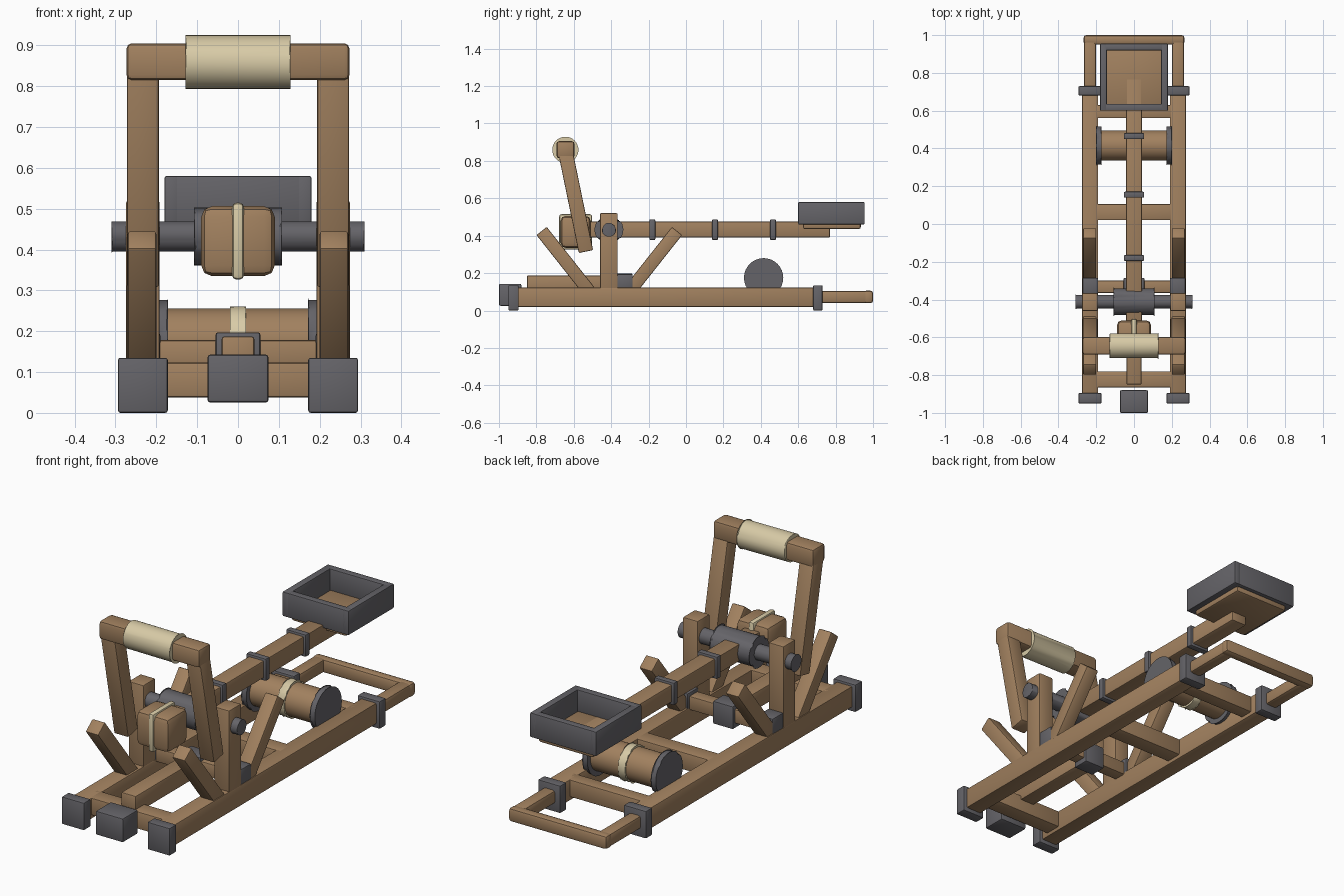
import bpy, bmesh, math
from mathutils import Matrix, Vector

if "Cube" in bpy.data.objects:
    bpy.data.objects.remove(bpy.data.objects["Cube"])


def material(name, rgb):
    m = bpy.data.materials.new(name)
    m.diffuse_color = (*rgb, 1)
    m.use_nodes = True
    m.node_tree.nodes["Principled BSDF"].inputs["Base Color"].default_value = m.diffuse_color
    return m


WOOD = material("brown wood", (0.36, 0.22, 0.115))
IRON = material("dark iron", (0.13, 0.127, 0.14))
ROPE = material("pale rope", (0.68, 0.59, 0.38))


def finish(name, bm, mat, bevel, segs=2):
    me = bpy.data.meshes.new(name)
    if bevel:
        sharp = [e for e in bm.edges if len(e.link_faces) == 2 and e.calc_face_angle(0) > 0.7]
        bmesh.ops.bevel(bm, geom=sharp, offset=bevel, segments=segs,
                        affect='EDGES', profile=0.5)
    bmesh.ops.recalc_face_normals(bm, faces=bm.faces)
    bm.to_mesh(me)
    bm.free()
    me.materials.append(mat)
    me.polygons.foreach_set("use_smooth", [True] * len(me.polygons))
    me.set_sharp_from_angle(angle=math.radians(35))
    ob = bpy.data.objects.new(name, me)
    bpy.context.collection.objects.link(ob)
    return ob


def box(name, x, y, z, mat=WOOD, bevel=0.006):
    """Box from (min, max) ranges."""
    bm = bmesh.new()
    bmesh.ops.create_cube(bm, size=1)
    for v in bm.verts:
        v.co = [r[0] + (c + 0.5) * (r[1] - r[0]) for c, r in zip(v.co, (x, y, z))]
    return finish(name, bm, mat, bevel)


def pair(name, x, y, z, mat=WOOD, bevel=0.006):
    """Box repeated on both sides of the machine."""
    box(name + "_right", x, y, z, mat, bevel)
    box(name + "_left", (-x[1], -x[0]), y, z, mat, bevel)


def roller(name, x, y, z, r, mat, bevel=0.004):
    """Cylinder lying along x."""
    bm = bmesh.new()
    bmesh.ops.create_cone(bm, cap_ends=True, segments=32, radius1=r, radius2=r, depth=x[1] - x[0])
    bm.transform(Matrix.Translation(((x[0] + x[1]) / 2, y, z)) @ Matrix.Rotation(math.pi / 2, 4, 'Y'))
    return finish(name, bm, mat, bevel)


def slanted(name, x, a, b, width):
    """Pair of beams leaning in the side plane from a to b, each (y, z)."""
    a, b = Vector((0, *a)), Vector((0, *b))
    d = b - a
    for side, tag in ((1, "_right"), (-1, "_left")):
        bm = bmesh.new()
        bmesh.ops.create_cube(bm, size=1)
        bm.transform(Matrix.Translation((a + b) / 2 + Vector((side * (x[0] + x[1]) / 2, 0, 0)))
                     @ Matrix.Rotation(math.atan2(-d.y, d.z), 4, 'X')
                     @ Matrix.Diagonal((x[1] - x[0], width, d.length, 1)))
        finish(name + tag, bm, WOOD, 0.006)


# Base frame
pair("side_rail", (0.19, 0.275), (-0.93, 0.71), (0.02, 0.123))
pair("front_rail_cap", (0.172, 0.294), (-0.95, -0.895), (0, 0.135), IRON)
pair("rear_rail_cap", (0.172, 0.294), (0.68, 0.73), (0, 0.135), IRON)
for i, (y0, y1) in enumerate(((-0.865, -0.78), (0.02, 0.105), (0.56, 0.63))):
    box(f"cross_beam_{i + 1}", (-0.22, 0.22), (y0, y1), (0.038, 0.123))

# Rear pull handle
pair("handle_arm", (0.2, 0.265), (0.66, 0.985), (0.04, 0.105), WOOD, 0.014)
box("handle_grip", (-0.267, 0.267), (0.95, 1.0), (0.039, 0.106), WOOD, 0.014)

# Raised beam, brackets and front block
box("raised_cross_beam", (-0.25, 0.25), (-0.365, -0.30), (0.11, 0.178))
pair("beam_bracket", (0.19, 0.272), (-0.37, -0.285), (0.115, 0.195), IRON)
box("centre_beam", (-0.04, 0.04), (-0.85, -0.34), (0.10, 0.187))
box("centre_beam_bracket", (-0.055, 0.055), (-0.37, -0.285), (0.085, 0.197), IRON)
box("front_block", (-0.075, 0.075), (-1.0, -0.88), (0.025, 0.143), IRON, 0.008)

# Uprights and braces
pair("upright_post", (0.192, 0.274), (-0.46, -0.365), (0.1, 0.52))
slanted("front_brace", (0.2, 0.27), (-0.515, 0.1), (-0.772, 0.425), 0.07)
slanted("rear_brace", (0.2, 0.27), (-0.305, 0.1), (-0.048, 0.425), 0.07)

# Axle and hub
roller("axle", (-0.31, 0.31), -0.412, 0.432, 0.037, IRON)
roller("axle_hub", (-0.108, 0.108), -0.412, 0.432, 0.071, IRON, 0.006)

# Throwing arm with bands
box("throwing_arm", (-0.042, 0.042), (-0.56, 0.77), (0.39, 0.475))
for i, y in enumerate((-0.18, 0.155, 0.465)):
    box(f"arm_band_{i + 1}", (-0.054, 0.054), (y - 0.016, y + 0.016), (0.377, 0.487), IRON)

# Counterweight block with rope
box("counterweight", (-0.09, 0.09), (-0.67, -0.51), (0.335, 0.506), WOOD, 0.026)
box("counterweight_rope", (-0.015, 0.015), (-0.678, -0.502), (0.326, 0.515), ROPE, 0.012)

# Bucket: floor plate and four walls
box("bucket_floor", (-0.15, 0.15), (0.625, 0.935), (0.435, 0.475), WOOD, 0.012)
pair("bucket_side_wall", (0.144, 0.18), (0.6, 0.955), (0.46, 0.58), IRON, 0.005)
for tag, y in (("front", (0.6, 0.636)), ("rear", (0.919, 0.955))):
    box(f"bucket_{tag}_wall", (-0.178, 0.178), y, (0.46, 0.58), IRON, 0.005)

# Padded stop frame
slanted("stop_leg", (0.194, 0.272), (-0.535, 0.315), (-0.645, 0.85), 0.078)
box("stop_bar", (-0.273, 0.273), (-0.692, -0.597), (0.815, 0.905), WOOD, 0.013)
roller("stop_padding", (-0.129, 0.129), -0.645, 0.859, 0.066, ROPE)

# Winding drum
roller("drum", (-0.185, 0.185), 0.415, 0.175, 0.08, WOOD, 0)
roller("drum_rope", (-0.02, 0.02), 0.415, 0.175, 0.086, ROPE)
for s in (-1, 1):
    x = sorted((s * 0.172, s * 0.2))
    roller("drum_disc_" + ("left" if s < 0 else "right"), x, 0.415, 0.175, 0.101, IRON)
